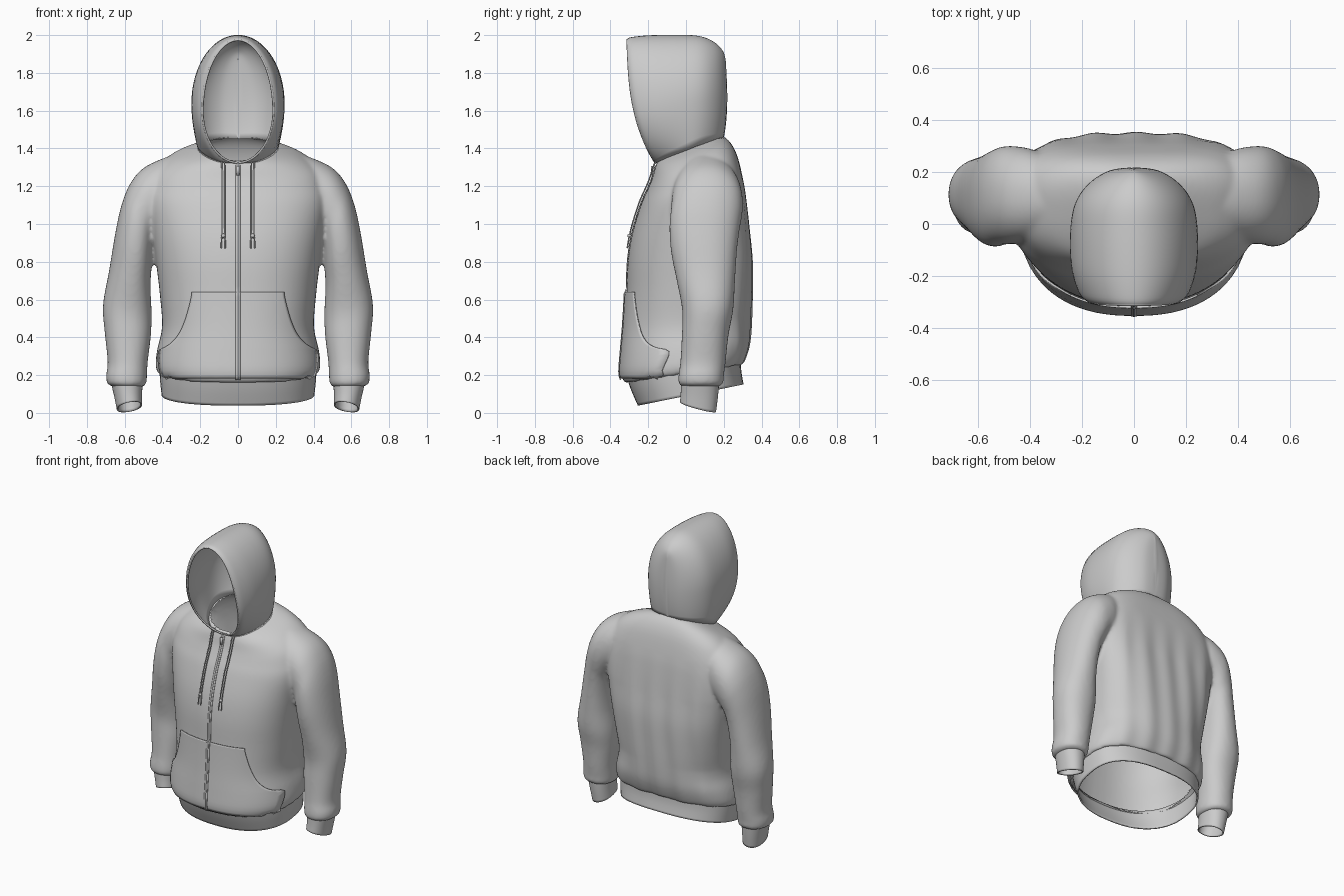
import bpy, bmesh
from math import sin, cos, pi, acos
from mathutils import Vector
from mathutils.bvhtree import BVHTree

if "Cube" in bpy.data.objects:
    bpy.data.objects.remove(bpy.data.objects["Cube"])


def spline(rows, steps):
    """Catmull-Rom interpolation of parameter rows."""
    out = []
    for i in range(len(rows) - 1):
        a, b, c, d = (rows[max(0, min(len(rows) - 1, i + k))] for k in (-1, 0, 1, 2))
        for s in range(steps):
            t = s / steps
            out.append([0.5 * (2*q + (r - p)*t + (2*p - 5*q + 4*r - u)*t*t + (3*q - p - 3*r + u)*t**3)
                        for p, q, r, u in zip(a, b, c, d)])
    return out + [list(rows[-1])]


def power(v, e):
    return (1 if v >= 0 else -1) * abs(v) ** e


def bridge(bm, rings, closed=True, caps=False):
    vs = [[bm.verts.new(p) for p in r] for r in rings]
    n = len(vs[0])
    for r0, r1 in zip(vs, vs[1:]):
        for j in range(n if closed else n - 1):
            k = (j + 1) % n
            bm.faces.new((r0[j], r0[k], r1[k], r1[j]))
    if caps:
        bm.faces.new(vs[0])
        bm.faces.new(vs[-1])


def finish(name, bm, thick=0.0):
    bmesh.ops.recalc_face_normals(bm, faces=bm.faces)
    me = bpy.data.meshes.new(name)
    bm.to_mesh(me)
    bm.free()
    for p in me.polygons:
        p.use_smooth = True
    ob = bpy.data.objects.new(name, me)
    bpy.context.collection.objects.link(ob)
    if thick:
        m = ob.modifiers.new("Thickness", "SOLIDIFY")
        m.thickness, m.offset = thick, 0
    return ob


def torso_ring(p, n=72):
    # half width, front y, back y, front z, back z; back gets squarer towards the shoulder blades
    hw, yf, yb, zf, zb = p
    yc, pts = 0.04, []
    back = 2.6 + 1.4 * max(0, min(1, (zb - .5) / .5)) * max(0, min(1, (1.46 - zb) / .2))
    for i in range(n):
        a = 2 * pi * i / n
        c, s = cos(a), sin(a)
        e = 2 / (back if s > 0 else 2.35)
        y = yc + (yb - yc if s > 0 else yc - yf) * power(s, e)
        pts.append((hw * power(c, e), y, zf + (zb - zf) * (y - yf) / (yb - yf)))
    return pts


def sleeve_ring(p, side, n=40):
    # inner x z, outer x z, front y, back y, front lift
    ix, iz, ox, oz, yf, yb, lift = p
    pts = []
    for i in range(n):
        a = 2 * pi * i / n
        c, s = power(cos(a), 0.92), power(sin(a), 0.92)
        pts.append((side * ((ix + ox) / 2 + (ox - ix) / 2 * c), (yf + yb) / 2 + (yb - yf) / 2 * s,
                    (iz + oz) / 2 + (oz - iz) / 2 * c - lift * s))
    return pts


# torso and sleeves fused into one cloth shell
TORSO = [(.388, -.285, .272, .185, .285), (.415, -.315, .29, .155, .25), (.436, -.343, .31, .20, .28),
         (.428, -.338, .335, .30, .36), (.402, -.325, .345, .45, .46), (.413, -.315, .35, .62, .62),
         (.434, -.308, .35, .80, .80), (.455, -.285, .335, .95, .96), (.475, -.24, .32, 1.10, 1.11),
         (.46, -.205, .305, 1.18, 1.22), (.42, -.18, .275, 1.24, 1.35), (.33, -.165, .24, 1.295, 1.425),
         (.205, -.15, .20, 1.335, 1.465)]
SLEEVE = [(.25, 1.08, .25, 1.395, .0, .2, 0), (.36, 1.00, .385, 1.352, -.06, .28, 0),
          (.42, .95, .50, 1.297, -.075, .30, 0), (.44, .91, .57, 1.215, -.08, .298, 0),
          (.447, .87, .617, 1.10, -.088, .285, 0), (.458, .77, .65, .95, -.08, .27, 0),
          (.463, .66, .683, .75, -.05, .26, 0), (.457, .52, .715, .57, -.02, .25, 0),
          (.462, .40, .705, .42, -.022, .225, 0), (.478, .27, .69, .27, -.03, .21, 0),
          (.482, .19, .698, .20, -.04, .20, 0), (.488, .15, .692, .155, -.038, .195, 0),
          (.512, .135, .665, .14, -.012, .165, 0)]
bm = bmesh.new()
bridge(bm, [torso_ring(p) for p in spline(TORSO, 4)], caps=True)
for side in (1, -1):
    bridge(bm, [sleeve_ring(p, side) for p in spline(SLEEVE, 4)], caps=True)
solid = finish("body_solid", bm)
rem = solid.modifiers.new("Fuse", "REMESH")
rem.mode, rem.voxel_size = "VOXEL", 0.011
sm = solid.modifiers.new("Soften", "SMOOTH")
sm.factor, sm.iterations = 0.5, 10
me = bpy.data.meshes.new_from_object(solid.evaluated_get(bpy.context.evaluated_depsgraph_get()))
bpy.data.objects.remove(solid)
bm = bmesh.new()
bm.from_mesh(me)


def is_cap(f):
    c = f.calc_center_median()
    x, y, z = abs(c.x), c.y, c.z
    hem = z < .32 and (x / .392) ** 2.4 + (abs(y + .005) / .285) ** 2.4 < 1
    neck = z > 1.28 and (x / .195) ** 2 + ((y - .025) / .165) ** 2 < 1
    cuff = z < .165 and ((x - .588) / .068) ** 2 + ((y - .077) / .08) ** 2 < 1
    return hem or neck or cuff


bmesh.ops.delete(bm, geom=[f for f in bm.faces if is_cap(f)], context="FACES")
# soft vertical folds on the back
for v in bm.verts:
    if v.co.y > .15 and abs(v.co.x) < .4 and v.co.z < 1.25:
        fade = min(1, (v.co.y - .15) / .12) * min(1, (1.25 - v.co.z) / .3) * min(1, (.4 - abs(v.co.x)) / .08)
        v.co.y += .004 * fade * cos(v.co.x * 38 + .8 * sin(v.co.z * 5))
bm.normal_update()
tree = BVHTree.FromBMesh(bm)
finish("body_and_sleeves", bm)


def on_front(x, z, off):
    """Point lying on the front of the body, lifted by off."""
    hit, nor = tree.ray_cast(Vector((x, -1, z)), Vector((0, 1, 0)))[:2]
    if hit is None or hit.y > 0:
        hit, nor = tree.find_nearest(Vector((x, -.15, z)))[:2]
    if nor.y > 0:
        nor = -nor
    return hit + nor * off


# waistband
bm = bmesh.new()
bridge(bm, [torso_ring(p) for p in spline([(.412, -.31, .285, .19, .29), (.408, -.285, .288, .12, .22),
                                           (.400, -.25, .30, .04, .15)], 4)])
finish("waistband", bm, .010)

# cuffs
for side, label in ((1, "left"), (-1, "right")):
    bm = bmesh.new()
    rows = [(.508, .165, .67, .165, -.022, .172, 0), (.512, .10, .652, .09, -.024, .165, .01),
            (.512, .043, .638, .020, -.028, .155, .025)]
    bridge(bm, [sleeve_ring(p, side) for p in spline(rows, 4)])
    finish(label + "_cuff", bm, .008)

# hood: arches hinged along the neckline, from face opening to back
HOOD = [(.004, -.160, 1.325, -.31, 1.975, .188, -.05), (.09, -.15, 1.33, -.285, 1.985, .213, -.04),
        (.16, -.095, 1.355, -.19, 1.994, .238, -.02), (.205, .0, 1.39, -.04, 1.996, .24, 0),
        (.20, .075, 1.42, .07, 1.99, .220, .01), (.15, .145, 1.44, .145, 1.96, .168, .01),
        (.08, .185, 1.45, .19, 1.915, .09, .015), (0, .193, 1.45, .205, 1.87, 0, .015)]


def hood_arch(p, n=24):
    # foot x y z, apex y z, half width, bulge
    fx, fy, fz, ay, az, w, bulge = p
    a0, half, hc = -acos(max(0, min(.92, fx / max(w, .001)))), [], .42
    for i in range(n + 1):
        a = a0 + (pi / 2 - a0) * i / n
        h = hc + (1 - hc) * sin(a) if a >= 0 else hc * (1 - sin(a) / sin(a0))
        half.append((w * cos(a), fy + (ay - fy) * h + bulge * sin(pi * h ** .8), fz + (az - fz) * h))
    return half + [(-x, y, z) for x, y, z in reversed(half[:-1])]


bm = bmesh.new()
bridge(bm, [hood_arch(p) for p in spline(HOOD, 5)], closed=False)
bmesh.ops.remove_doubles(bm, verts=[v for v in bm.verts if abs(v.co.x) < .002], dist=.0015)
finish("hood", bm, .010)


def tube(name, pts, r):
    cu = bpy.data.curves.new(name, "CURVE")
    cu.dimensions, cu.bevel_depth, cu.bevel_resolution, cu.use_fill_caps = "3D", r, 2, True
    sp = cu.splines.new("POLY")
    sp.points.add(len(pts) - 1)
    for q, p in zip(sp.points, pts):
        q.co = (*p, 1)
    ob = bpy.data.objects.new(name, cu)
    bpy.context.collection.objects.link(ob)


# rim hem around the face opening
tube("hood_rim", hood_arch(HOOD[0]), .006)

# front pocket following the body
POCKET = [(.185, .395), (.25, .413), (.325, .412), (.345, .38), (.37, .345), (.42, .305), (.50, .272),
          (.60, .246), (.64, .24)]
bm = bmesh.new()
bridge(bm, [[on_front(w * (i / 20 - 1), z, .007) for i in range(41)] for z, w in spline(POCKET, 3)], closed=False)
finish("front_pocket", bm, .008)

# zipper tape, teeth ridge and pull
for name, w, lift in (("zipper_tape", .012, .0), ("zipper_teeth", .003, .002)):
    bm = bmesh.new()
    rows = []
    for i in range(61):
        z = .18 + 1.13 * i / 60
        off = lift + (.012 if z < .65 else .002)
        rows.append([on_front(x, z, off) for x in (-w, 0, w)])
    bridge(bm, rows, closed=False)
    finish(name, bm, .003)
bm = bmesh.new()
bmesh.ops.create_cube(bm, size=1)
bmesh.ops.scale(bm, vec=(.014, .010, .05), verts=bm.verts)
bmesh.ops.translate(bm, vec=on_front(0, 1.28, .012), verts=bm.verts)
finish("zipper_pull", bm)

# drawstrings with knots and tails
for side, label in ((1, "left"), (-1, "right")):
    for k, (dx, end) in enumerate(((-.007, .93), (.007, .93))):
        pts = [on_front(side * (.077 + dx), 1.345 + (end - 1.345) * i / 24, .014) for i in range(25)]
        pts += [on_front(side * (.077 + dx * 1.4), z, .014) for z in (.91, .89, .87)]
        tube(f"{label}_drawstring_{k}", pts, .0035)
    bm = bmesh.new()
    bmesh.ops.create_uvsphere(bm, u_segments=12, v_segments=8, radius=.011)
    bmesh.ops.translate(bm, vec=on_front(side * .077, .935, .014), verts=bm.verts)
    finish(label + "_knot", bm)
